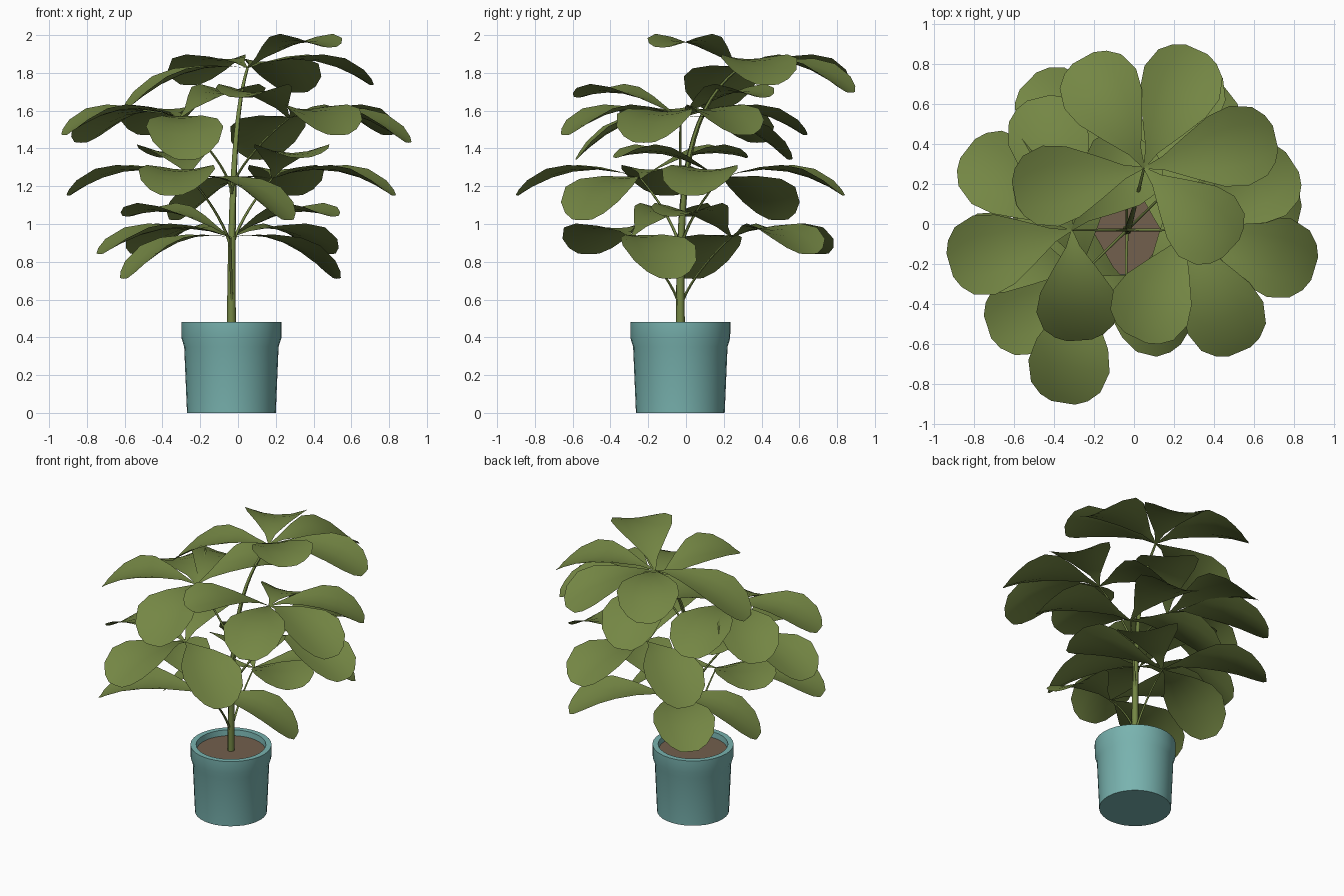
import bpy, bmesh, math
from mathutils import Vector

if "Cube" in bpy.data.objects:
    bpy.data.objects.remove(bpy.data.objects["Cube"])


def material(name, rgb):
    m = bpy.data.materials.new(name)
    m.diffuse_color = (*rgb, 1)
    m.use_nodes = True
    m.node_tree.nodes["Principled BSDF"].inputs["Base Color"].default_value = m.diffuse_color
    return m


GREEN = material("leaf green", (0.175, 0.24, 0.058))
TEAL = material("teal glaze", (0.19, 0.45, 0.43))
BROWN = material("soil brown", (0.17, 0.115, 0.075))
CX, CY = -0.035, -0.03          # axis of pot and trunk


def finish(obj, mat, angle):
    obj.data.materials.append(mat)
    bpy.ops.object.select_all(action='DESELECT')
    obj.select_set(True)
    bpy.context.view_layer.objects.active = obj
    if obj.type == 'CURVE':
        bpy.ops.object.convert(target='MESH')
    bpy.ops.object.shade_smooth_by_angle(angle=math.radians(angle))


def lathe(name, profile, mat, sides=32):
    bm = bmesh.new()
    rings = [[bm.verts.new((CX + r * math.cos(2 * math.pi * a / sides),
                            CY + r * math.sin(2 * math.pi * a / sides), z))
              for a in range(sides)] for r, z in profile]
    for lo, hi in zip(rings, rings[1:]):
        for a in range(sides):
            b = (a + 1) % sides
            bm.faces.new((lo[a], lo[b], hi[b], hi[a]))
    bmesh.ops.remove_doubles(bm, verts=bm.verts, dist=1e-5)
    me = bpy.data.meshes.new(name)
    bm.to_mesh(me)
    obj = bpy.data.objects.new(name, me)
    bpy.context.collection.objects.link(obj)
    finish(obj, mat, 35)


def stalk(name, p0, p1, p2, p3, r0, r1, n=10):
    """Tapered tube along a cubic Bezier."""
    cu = bpy.data.curves.new(name, 'CURVE')
    cu.dimensions = '3D'
    cu.bevel_depth, cu.bevel_resolution, cu.use_fill_caps = 1, 1, True
    sp = cu.splines.new('POLY')
    sp.points.add(n)
    for i, p in enumerate(sp.points):
        t = i / n
        u = 1 - t
        v = (u**3 * Vector(p0) + 3 * u * u * t * Vector(p1)
             + 3 * u * t * t * Vector(p2) + t**3 * Vector(p3))
        p.co = (*v, 1)
        p.radius = r0 + (r1 - r0) * t
    obj = bpy.data.objects.new(name, cu)
    bpy.context.collection.objects.link(obj)
    finish(obj, GREEN, 60)


# leaf outline: (fraction of length, half width)
OUTLINE = [(0, .004), (.15, .035), (.35, .11), (.55, .18), (.72, .205),
           (.88, .175), (.96, .12), (1, .06)]
# length, starting rise and droop of each kind of leaf
KINDS = {"steep": (.60, .12, .34), "mid": (.66, .26, .35),
         "fan": (.66, .22, .35), "raised": (.57, .39, .28)}
CUP = 1.1                       # upward curl across the blade


def add_leaf(bm, base, deg, kind, scale=1):
    length, rise, droop = KINDS[kind]
    length *= scale
    a = math.radians(deg)
    d, s = Vector((math.cos(a), math.sin(a), 0)), Vector((-math.sin(a), math.cos(a), 0))
    rows = []
    for t, w in OUTLINE:
        row = []
        for u in (-1, -.5, 0, .5, 1):
            z = rise * t - droop * t * t + CUP * (w * u) ** 2
            row.append(bm.verts.new(Vector(base) + d * length * t + s * w * u + Vector((0, 0, z))))
        rows.append(row)
    for lo, hi in zip(rows, rows[1:]):
        for j in range(4):
            bm.faces.new((lo[j], hi[j], hi[j + 1], lo[j + 1]))


# pot and soil
lathe("pot", [(0, 0), (.235, 0), (.25, .35), (.264, .395), (.265, .48),
              (.228, .48), (.222, .42)], TEAL)
lathe("soil", [(.225, .44), (0, .44)], BROWN)

# trunk bending over to the top whorl
TOP = (.05, .28, 1.825)
stalk("trunk", (CX, CY, .42), (CX, CY, 1.1), (CX + .01, CY - .01, 1.58), TOP, .025, .007, 16)

# whorls: name, base point, leaves as (angle, kind, optional length scale)
WHORLS = [
    ("top", TOP, [(191, "steep", 1.1), (119, "mid", .95), (66, "fan", .98),
                  (13, "mid", 1.02), (-43, "raised", 1.04)]),
    ("upper_right", (.27, -.03, 1.56), [(105, "steep"), (33, "mid", .94), (-17, "fan"),
                                        (-67, "mid"), (-116, "raised", 1.05)]),
    ("upper_left", (-.31, -.03, 1.56), [(274, "steep", .92), (196, "mid", .96), (142, "fan"),
                                        (104, "mid", 1.03), (50, "raised")]),
    ("middle_front", (-.25, -.24, 1.24), [(-31, "steep"), (-99, "mid"),
                                          (168, "mid"), (102, "raised")]),
    ("middle_back", (.18, .18, 1.24), [(149, "steep"), (81, "mid"),
                                       (-13, "mid"), (-75, "raised")]),
    ("lower_front", (-.04, -.29, .93), [(20, "steep"), (198, "mid", 1.1), (150, "raised", 1.1)]),
    ("lower_back", (-.04, .24, .93), [(200, "steep"), (136, "mid", 1.03),
                                      (38, "mid"), (-30, "raised", 1.1)]),
]
for name, base, leaves in WHORLS:
    bm = bmesh.new()
    for leaf in leaves:
        add_leaf(bm, base, *leaf)
    me = bpy.data.meshes.new(name + "_leaves")
    bm.to_mesh(me)
    obj = bpy.data.objects.new(name + "_leaves", me)
    bpy.context.collection.objects.link(obj)
    finish(obj, GREEN, 60)
    if name != "top":           # leaf stalk curving out from the trunk
        x, y, z = base
        stalk(name + "_stalk", (CX, CY, z - .40), (CX, CY, z - .3),
              (CX + (x - CX) * .5, CY + (y - CY) * .5, z - .12), base, .009, .005)
